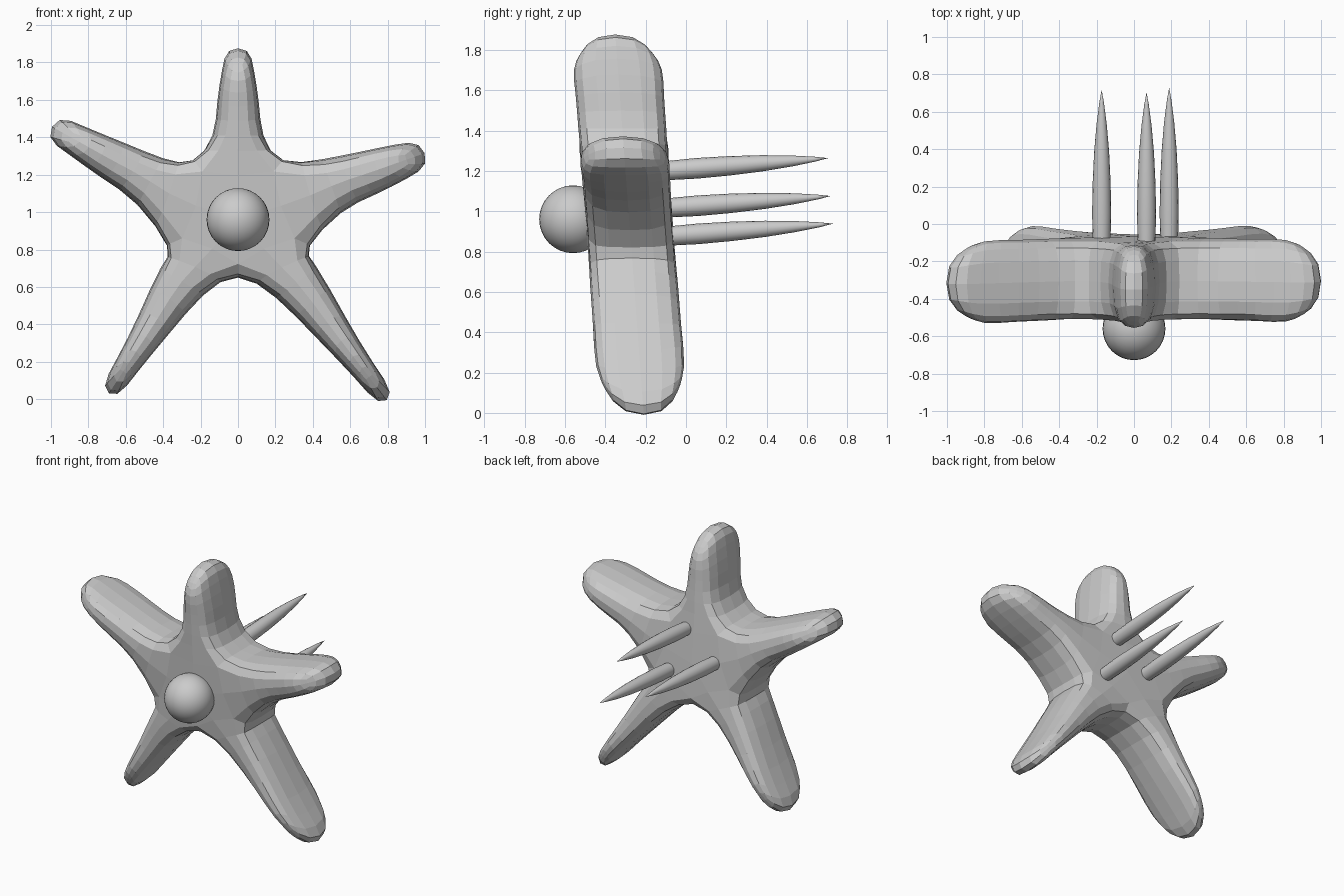
import bpy, bmesh, math
from mathutils import Vector

if "Cube" in bpy.data.objects:
    bpy.data.objects.remove(bpy.data.objects["Cube"])

HUB = Vector((0, 1.0))


def new_object(name, bm):
    bmesh.ops.recalc_face_normals(bm, faces=bm.faces)
    me = bpy.data.meshes.new(name)
    bm.to_mesh(me)
    bm.free()
    ob = bpy.data.objects.new(name, me)
    bpy.context.collection.objects.link(ob)
    return ob


# Star body: notches between arms, and arms as (base, tip, half widths), clockwise from top
valleys = [(-.24, 1.275), (.24, 1.275), (.38, .82), (0, .655), (-.375, .82)]
arms = [
    ((0, 1.41), (0, 1.85), (.13, .105, .08, .045)),
    ((.50, 1.14), (.97, 1.305), (.145, .115, .09, .05)),
    ((.314, .623), (.768, .03), (.13, .09, .06, .038)),
    ((-.30, .63), (-.668, .065), (.13, .09, .062, .038)),
    ((-.47, 1.165), (-.965, 1.44), (.135, .105, .08, .05)),
]
# Depth layers: offset, offset at the tip, width factor, station fractions, notch inset
inner_t, outer_t = (0, .4, .77, 1), (0, .36, .68, .85)
layers = [
    (-.208, -.175, .5, outer_t, .2),
    (-.11, -.09, 1, inner_t, 0),
    (.11, .09, 1, inner_t, 0),
    (.208, .175, .5, outer_t, .2),
]


def place(p, offset):
    # the star leans slightly forward towards the top
    return Vector((p.x, -.21 - .075 * p.y + offset, p.y))


def layer_loop(off, off_tip, wf, ts, inset):
    pts = []
    for v, (a, b, widths) in zip(valleys, arms):
        pts.append(place(Vector(v).lerp(HUB, inset), off))
        a, b = Vector(a), Vector(b)
        d = (b - a).normalized()
        left = Vector((-d.y, d.x))
        offs = (off, off, off, off_tip)
        rows = list(zip(ts, widths, offs))
        pts += [place(a.lerp(b, t) + left * w * wf, o) for t, w, o in rows]
        pts += [place(a.lerp(b, t) - left * w * wf, o) for t, w, o in reversed(rows)]
    return pts


bm = bmesh.new()
loops = [[bm.verts.new(p) for p in layer_loop(*l)] for l in layers]
n = len(loops[0])
for la, lb in zip(loops, loops[1:]):
    for i in range(n):
        j = (i + 1) % n
        bm.faces.new((la[i], la[j], lb[j], lb[i]))
for lp in (loops[0], loops[-1]):
    bm.faces.new([lp[9 * i] for i in range(5)])
    for i in range(5):
        side = [lp[(9 * i + k) % n] for k in range(10)]
        for k in range(4):
            bm.faces.new((side[k], side[k + 1], side[8 - k], side[9 - k]))
star = new_object("star_body", bm)
sub = star.modifiers.new("smooth", 'SUBSURF')
sub.levels = sub.render_levels = 1

# Swell the cage so the smoothed surface passes through the measured points
target = [v.co.copy() for v in star.data.vertices]
for _ in range(5):
    dg = bpy.context.evaluated_depsgraph_get()
    ev = star.evaluated_get(dg).data
    now = [ev.vertices[i].co.copy() for i in range(len(target))]
    for v, t, c in zip(star.data.vertices, target, now):
        v.co += .8 * (t - c)
    star.data.update()
    star.update_tag()
    bpy.context.view_layer.update()

# Round ball on the front
bpy.ops.mesh.primitive_uv_sphere_add(segments=32, ring_count=16, radius=.168,
                                     location=(0, -.56, .96))
ball = bpy.context.object
ball.name = "front_ball"
bpy.ops.object.shade_smooth()

# Tapering spikes on the back
profile = [(0, .047), (.2, .051), (.4, .048), (.6, .040), (.78, .027), (.92, .012)]


def spike(name, base, tip, sides=16):
    base, tip = Vector(base), Vector(tip)
    axis = (tip - base).normalized()
    u = axis.cross(Vector((0, 0, 1))).normalized()
    w = u.cross(axis)
    bm = bmesh.new()
    rings = []
    for t, r in profile:
        c = base.lerp(tip, t)
        rings.append([bm.verts.new(c + r * (u * math.cos(a) + w * math.sin(a)))
                      for a in (2 * math.pi * i / sides for i in range(sides))])
    end = bm.verts.new(tip)
    for i in range(sides):
        j = (i + 1) % sides
        for ra, rb in zip(rings, rings[1:]):
            bm.faces.new((ra[i], ra[j], rb[j], rb[i]))
        bm.faces.new((rings[-1][i], rings[-1][j], end))
    bm.faces.new(rings[0])
    ob = new_object(name, bm)
    bpy.context.view_layer.objects.active = ob
    bpy.ops.object.select_all(action='DESELECT')
    ob.select_set(True)
    bpy.ops.object.shade_smooth_by_angle(angle=math.radians(40))


spike("back_spike_top", (.067, -.11, 1.20), (.067, .705, 1.263))
spike("back_spike_left", (-.173, -.11, 1.015), (-.173, .718, 1.075))
spike("back_spike_right", (.188, -.11, .875), (.188, .73, .938))
